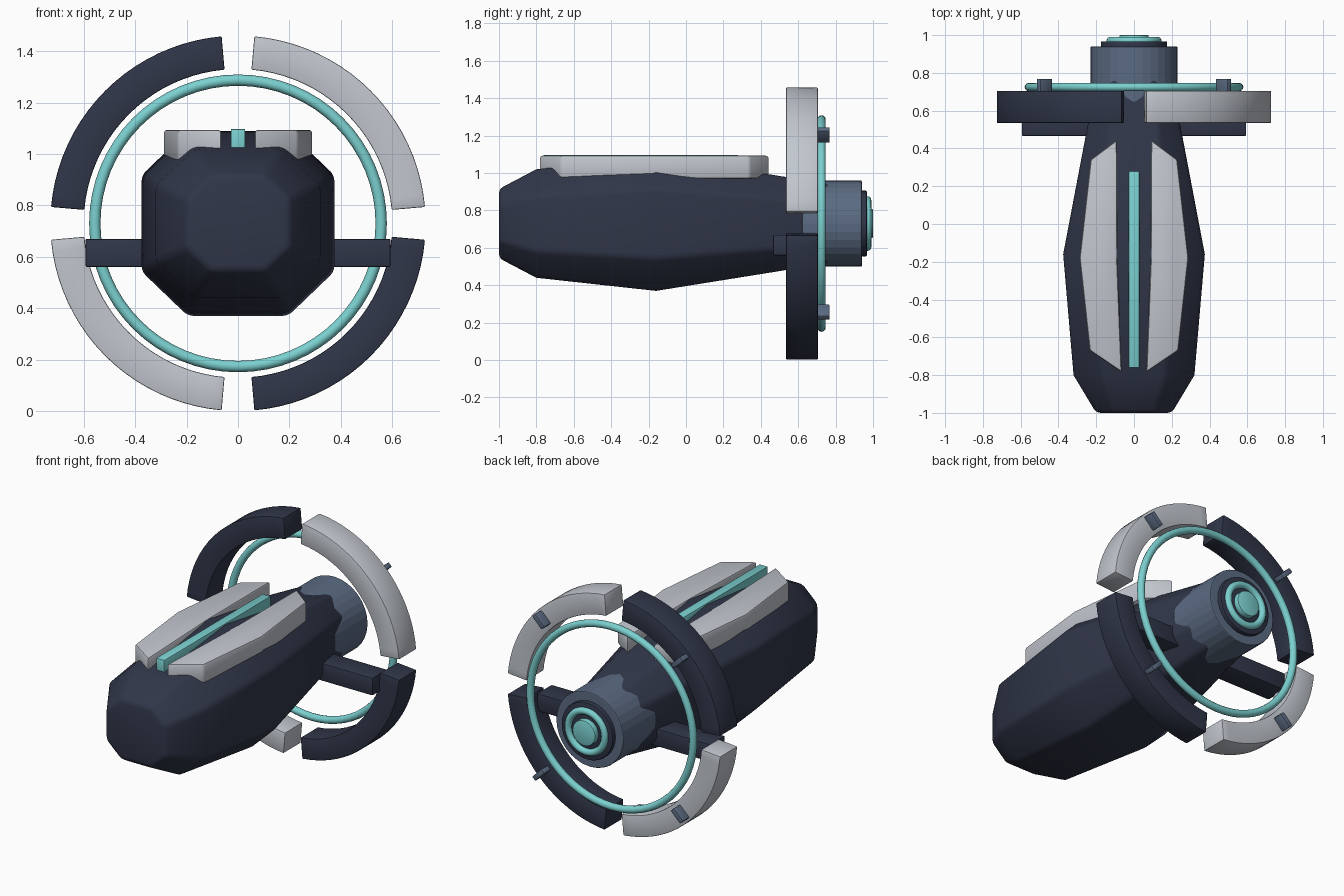
import bpy, bmesh
from math import cos, sin, radians, pi
from mathutils import Matrix, Vector

cube = bpy.data.objects.get("Cube")
if cube:
    bpy.data.objects.remove(cube, do_unlink=True)

AXIS_Z = 0.73  # height of the long axis


def material(name, rgb):
    m = bpy.data.materials.new(name)
    m.use_nodes = True
    m.diffuse_color = (*rgb, 1)
    m.node_tree.nodes["Principled BSDF"].inputs["Base Color"].default_value = (*rgb, 1)
    return m


navy = material("dark navy", (0.03, 0.037, 0.066))
pale = material("pale grey", (0.54, 0.57, 0.62))
teal = material("teal glow", (0.2, 0.63, 0.63))
steel = material("steel blue", (0.105, 0.147, 0.225))


def finish(obj, name, mat, bevel=0.0, segments=2, smooth=30):
    """Name, colour, round the edges and shade one part."""
    obj.name = name
    obj.data.materials.clear()
    obj.data.materials.append(mat)
    bpy.ops.object.select_all(action="DESELECT")
    obj.select_set(True)
    bpy.context.view_layer.objects.active = obj
    if bevel:
        mod = obj.modifiers.new("Bevel", "BEVEL")
        mod.width, mod.segments = bevel, segments
        mod.limit_method, mod.angle_limit = "ANGLE", radians(28)
        bpy.ops.object.modifier_apply(modifier=mod.name)
    if smooth:
        bpy.ops.object.shade_smooth_by_angle(angle=radians(smooth))
    return obj


def loft(name, rings, mat, closed=False, **kw):
    """Skin a list of equal point rings; cap the ends unless closed."""
    bm = bmesh.new()
    loops = [[bm.verts.new(p) for p in ring] for ring in rings]
    n = len(loops[0])
    for a, b in zip(loops, loops[1:]):
        for i in range(n):
            j = (i + 1) % n
            bm.faces.new((a[i], a[j], b[j], b[i]))
    bm.faces.new(loops[0])
    bm.faces.new(loops[-1])
    bmesh.ops.recalc_face_normals(bm, faces=bm.faces)
    mesh = bpy.data.meshes.new(name)
    bm.to_mesh(mesh)
    bm.free()
    obj = bpy.data.objects.new(name, mesh)
    bpy.context.collection.objects.link(obj)
    return finish(obj, name, mat, **kw)


def box(name, lo, hi, mat, bevel=0.006):
    rings = [[(lo[0], lo[1], z), (hi[0], lo[1], z), (hi[0], hi[1], z), (lo[0], hi[1], z)]
             for z in (lo[2], hi[2])]
    return loft(name, rings, mat, bevel=bevel)


def disc(name, radius, y0, y1, mat, bevel=0.0, sides=32, smooth=30):
    bpy.ops.mesh.primitive_cylinder_add(
        vertices=sides, radius=radius, depth=y1 - y0,
        location=(0, (y0 + y1) / 2, AXIS_Z), rotation=(pi / 2, 0, 0))
    return finish(bpy.context.object, name, mat, bevel=bevel, smooth=smooth)


def torus(name, major, minor, y, mat):
    bpy.ops.mesh.primitive_torus_add(
        major_radius=major, minor_radius=minor, major_segments=64, minor_segments=12,
        location=(0, y, AXIS_Z), rotation=(pi / 2, 0, 0))
    return finish(bpy.context.object, name, mat, smooth=60)


# Hull: chamfered octagon sections along y
def octagon(y, w, h, flat=0.52):
    quad = [(w, h * flat), (w * flat, h)]
    pts = quad + [(-x, z) for x, z in reversed(quad)]
    pts += [(-x, -z) for x, z in pts]
    return [(x, y, AXIS_Z + z) for x, z in pts]


sections = [(-1.0, 0.2, 0.185), (-0.8, 0.32, 0.29), (-0.16, 0.375, 0.36), (0.77, 0.198, 0.211)]
loft("hull", [octagon(*s) for s in sections], navy, bevel=0.022, segments=3)

# Top armour panels, one per side, and the light strip between them
outline = [(0.065, -0.785), (0.235, -0.67), (0.288, -0.18), (0.23, 0.34), (0.09, 0.445), (0.09, -0.16)]
for side, label in ((1, "left"), (-1, "right")):
    rings = [[(side * x, y, z) for x, y in outline] for z in (0.97, 1.094)]
    loft(label + "_top_panel", rings, pale, bevel=0.012)
box("top_light_strip", (-0.028, -0.76, 1.0), (0.028, 0.28, 1.097), teal, bevel=0.004)

# Side struts
for side, label in ((1, "left"), (-1, "right")):
    xs = sorted((side * 0.15, side * 0.594))
    box(label + "_strut", (xs[0], 0.465, 0.56), (xs[1], 0.61, 0.67), navy, bevel=0.008)

# Four ring shields in alternating colours, each with a fin on its back
STEPS = 20
for k, label in enumerate(("upper_left", "upper_right", "lower_right", "lower_left")):
    rings = []
    for s in range(STEPS + 1):
        a = radians(90 * k + 5 + 80 * s / STEPS)
        rings.append([(r * cos(a), y, AXIS_Z + r * sin(a))
                      for r, y in ((0.6, 0.535), (0.73, 0.535), (0.73, 0.705), (0.6, 0.705))])
    loft(label + "_ring_shield", rings, navy if k % 2 else pale, bevel=0.005)
    fin = box(label + "_fin", (-0.045, 0.69, -0.015), (0.045, 0.768, 0.015), steel, bevel=0.005)
    a = radians(90 * k + 45)
    fin.matrix_world = (Matrix.Translation(Vector((0.67 * cos(a), 0, AXIS_Z + 0.67 * sin(a))))
                        @ Matrix.Rotation(-a, 4, "Y"))

# Glowing hoop
torus("glow_hoop", 0.557, 0.022, 0.725, teal)

# Rear thruster
disc("thruster_housing", 0.231, 0.62, 0.94, steel, bevel=0.006, smooth=0)
disc("thruster_plate", 0.176, 0.92, 0.967, navy, bevel=0.006)
torus("thruster_glow_ring", 0.125, 0.021, 0.97, teal)
disc("thruster_core", 0.078, 0.95, 1.0, teal, bevel=0.006)
